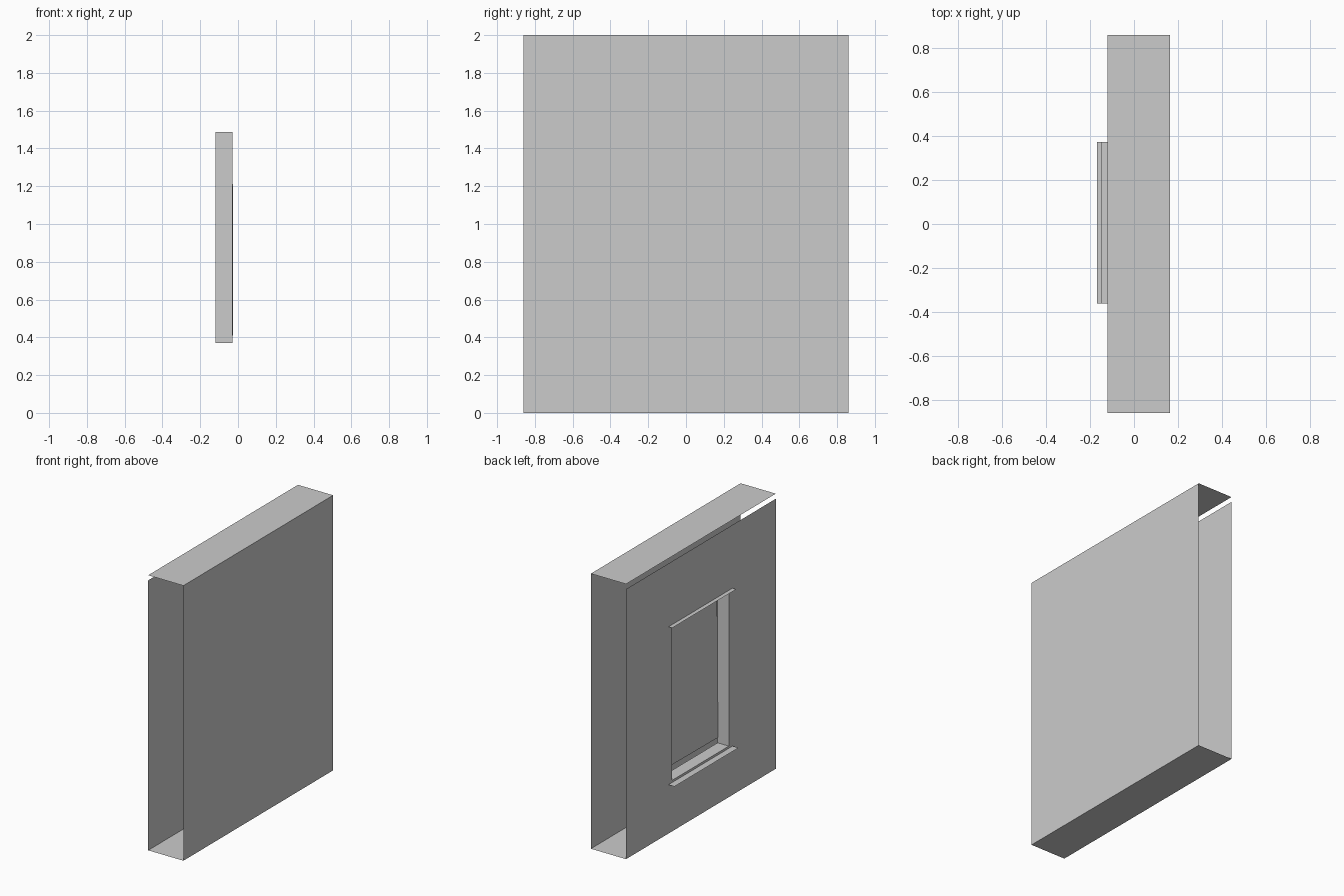
import bpy

if "Cube" in bpy.data.objects:
    bpy.data.objects.remove(bpy.data.objects["Cube"])

# Main dimensions
BACK, FRONT = -0.12, 0.163         # wall planes along x
HALF, TOP, WALL_TOP = 0.86, 2.0, 1.963
WY0, WY1, WZ0, WZ1 = -0.32, 0.33, 0.371, 1.488   # window opening
PANE_X = -0.03


def make(name, verts, faces):
    mesh = bpy.data.meshes.new(name)
    mesh.from_pydata(verts, [], faces)
    mesh.update()
    obj = bpy.data.objects.new(name, mesh)
    bpy.context.collection.objects.link(obj)
    return obj


def rect(x, y0, y1, z0, z1):
    """Corners of a rectangle facing along x."""
    return [(x, y0, z0), (x, y1, z0), (x, y1, z1), (x, y0, z1)]


def flat(name, x0, x1, y0, y1, z):
    """Horizontal sheet."""
    return make(name, [(x0, y0, z), (x1, y0, z), (x1, y1, z), (x0, y1, z)],
                [(0, 1, 2, 3)])


RING = [(i, (i + 1) % 4, (i + 1) % 4 + 4, i + 4) for i in range(4)]

# Open-ended shell: plain wall, floor and roof sheets
make("plain_wall", rect(FRONT, -HALF, HALF, 0, TOP), [(0, 1, 2, 3)])
flat("floor_sheet", BACK, FRONT, -HALF, HALF, 0)
flat("roof_sheet", BACK, FRONT, -HALF, HALF, TOP)

# Wall with the window opening, and the reveal around the opening
make("window_wall", rect(BACK, -HALF, HALF, 0, WALL_TOP)
     + rect(BACK, WY0, WY1, WZ0, WZ1), [f[::-1] for f in RING])
make("window_reveal", rect(BACK, WY0, WY1, WZ0, WZ1)
     + rect(PANE_X, WY0, WY1, WZ0, WZ1), [f[::-1] for f in RING])

# Slightly tilted pane, raised above the ledge
make("window_pane", [(-0.033, WY0, 0.41), (-0.027, WY1, 0.41),
                     (-0.026, WY1, WZ1), (-0.026, WY0, WZ1)], [(3, 2, 1, 0)])

# Thin sill below and lintel above
flat("window_sill", -0.168, -0.09, -0.363, 0.373, 0.355)
flat("window_lintel", -0.15, BACK, -0.363, 0.373, 1.503)
